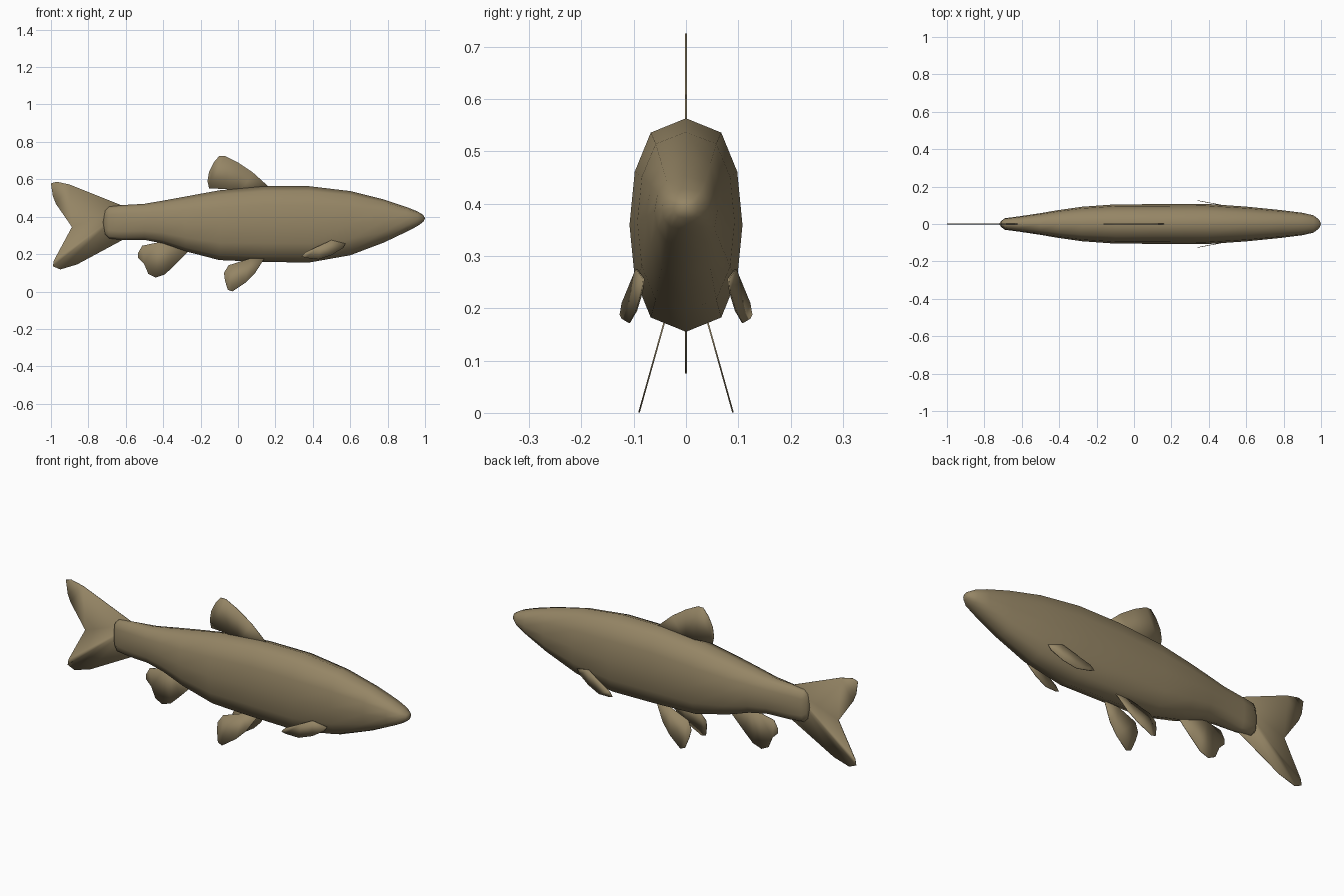
import bpy, bmesh, math

mat = bpy.data.materials.new("olive brown")
mat.diffuse_color = (0.30, 0.235, 0.13, 1)


def make_object(name, bm, angle):
    mesh = bpy.data.meshes.new(name)
    bmesh.ops.recalc_face_normals(bm, faces=bm.faces)
    bm.to_mesh(mesh)
    bm.free()
    mesh.materials.append(mat)
    ob = bpy.data.objects.new(name, mesh)
    bpy.context.collection.objects.link(ob)
    bpy.ops.object.select_all(action='DESELECT')
    ob.select_set(True)
    bpy.context.view_layer.objects.active = ob
    bpy.ops.object.shade_smooth_by_angle(angle=math.radians(angle))
    return ob


# Body: twelve-sided rings lofted along x (x, top z, bottom z, half width)
stations = [
    (-0.71, 0.435, 0.305, 0.016), (-0.69, 0.455, 0.283, 0.031),
    (-0.62, 0.462, 0.275, 0.040), (-0.50, 0.469, 0.276, 0.058),
    (-0.40, 0.486, 0.257, 0.075), (-0.28, 0.508, 0.215, 0.092),
    (-0.10, 0.541, 0.168, 0.105), (0.14, 0.563, 0.158, 0.106),
    (0.38, 0.563, 0.155, 0.108), (0.60, 0.537, 0.194, 0.093),
    (0.78, 0.492, 0.262, 0.075), (0.90, 0.452, 0.319, 0.060),
    (0.96, 0.428, 0.350, 0.046), (0.99, 0.410, 0.372, 0.023),
]
bm = bmesh.new()
rings = []
for x, top, bottom, width in stations:
    mid, half = (top + bottom) / 2, (top - bottom) / 2
    ring = []
    for i in range(12):
        a = math.tau * i / 12
        s = math.sin(a)
        y = width * math.copysign(abs(s) ** 0.68, s) if abs(s) > 1e-6 else 0
        ring.append(bm.verts.new((x, y, mid + half * math.cos(a))))
    rings.append(ring)
for a, b in zip(rings, rings[1:]):
    for i in range(12):
        j = (i + 1) % 12
        bm.faces.new((a[i], a[j], b[j], b[i]))
for ring, tip in ((rings[0], (-0.722, 0, 0.37)), (rings[-1], (1.0, 0, 0.392))):
    t = bm.verts.new(tip)
    for i in range(12):
        bm.faces.new((ring[i], ring[(i + 1) % 12], t))
make_object("body", bm, 80)


# Fins: thin sheets drawn in the xz plane, placed sideways by a rule
def fin(name, outline, side=lambda x, z: 0.0):
    bm = bmesh.new()
    verts = [bm.verts.new((x, side(x, z), z)) for x, z in outline]
    bm.faces.new(verts)
    bmesh.ops.triangulate(bm, faces=bm.faces[:])
    ob = make_object(name, bm, 30)
    solid = ob.modifiers.new("thickness", 'SOLIDIFY')
    solid.thickness = 0.003
    solid.offset = 0


fin("tail_fin", [
    (-0.60, 0.452), (-0.90, 0.572), (-0.97, 0.587), (-1.0, 0.578), (-0.99, 0.51),
    (-0.973, 0.468), (-0.888, 0.345), (-0.945, 0.235), (-0.985, 0.165),
    (-0.99, 0.135), (-0.95, 0.118), (-0.86, 0.145), (-0.60, 0.285)])
fin("dorsal_fin", [
    (0.17, 0.555), (0.08, 0.636), (0.0, 0.69), (-0.07, 0.725), (-0.10, 0.725),
    (-0.13, 0.69), (-0.155, 0.64), (-0.163, 0.59), (-0.155, 0.552),
    (-0.06, 0.547), (0.0, 0.51)])
fin("anal_fin", [
    (-0.26, 0.22), (-0.34, 0.14), (-0.39, 0.092), (-0.44, 0.075), (-0.48, 0.095),
    (-0.503, 0.15), (-0.535, 0.182), (-0.535, 0.205), (-0.512, 0.245),
    (-0.43, 0.262), (-0.38, 0.29)])

# Paired fins on both sides
for label, s in (("left", 1), ("right", -1)):
    fin(label + "_pelvic_fin", [
        (0.14, 0.175), (0.09, 0.097), (0.04, 0.048), (-0.03, 0.001), (-0.055, 0.01),
        (-0.07, 0.06), (-0.075, 0.10), (-0.05, 0.14), (0.06, 0.175)],
        lambda x, z: s * (0.09 - 0.28 * z))
    fin(label + "_pectoral_fin", [
        (0.34, 0.188), (0.36, 0.21), (0.44, 0.247), (0.50, 0.275), (0.575, 0.256),
        (0.56, 0.232), (0.50, 0.195), (0.43, 0.172), (0.36, 0.18)],
        lambda x, z: s * (0.19 - 0.19 * x))
